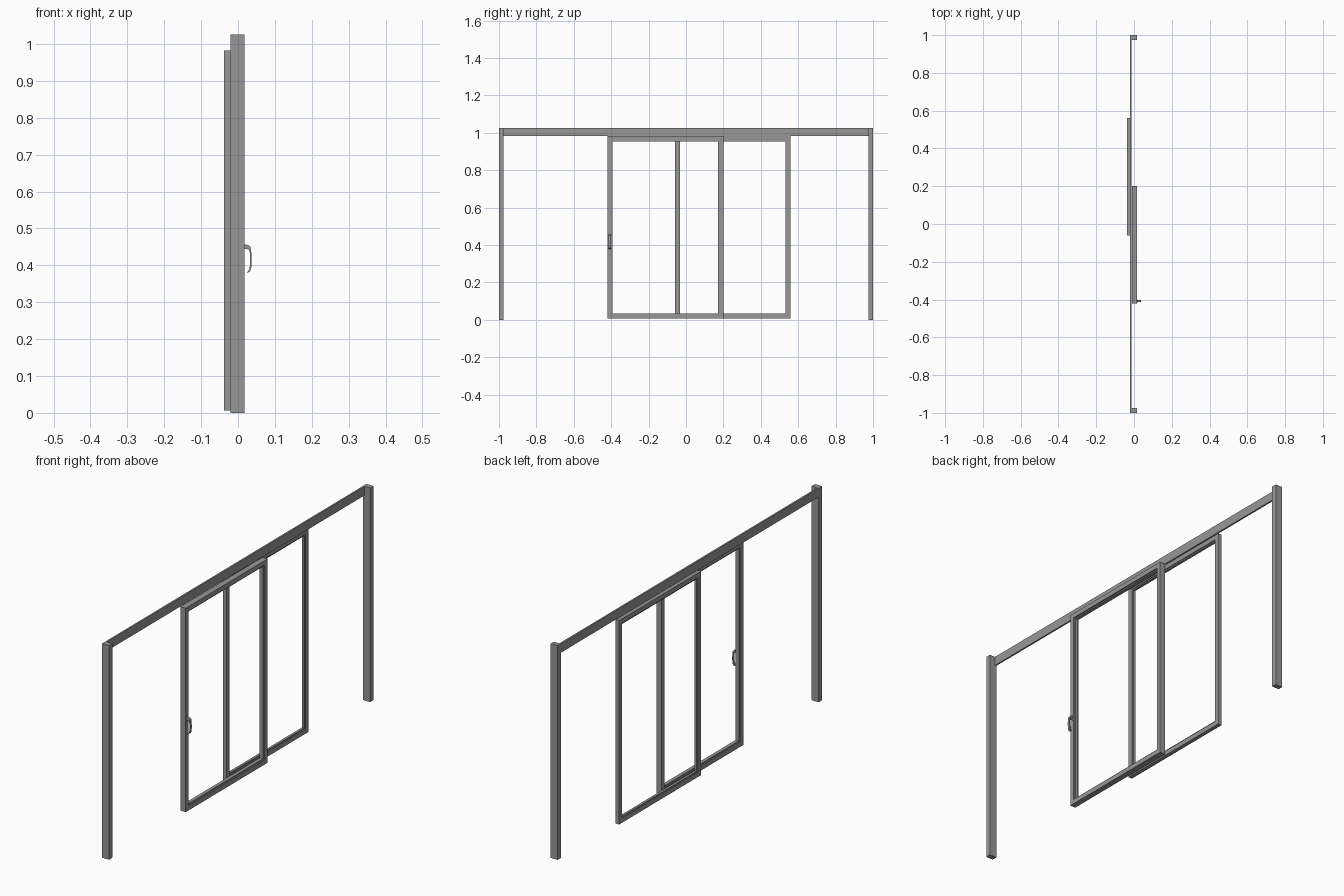
import bpy, bmesh

if "Cube" in bpy.data.objects:
    bpy.data.objects.remove(bpy.data.objects["Cube"])

# dark grey painted metal
grey = bpy.data.materials.new("dark_grey_metal")
grey.diffuse_color = (.31, .31, .31, 1)
grey.use_nodes = True
grey.node_tree.nodes["Principled BSDF"].inputs["Base Color"].default_value = grey.diffuse_color


def finish(name, bm):
    bmesh.ops.recalc_face_normals(bm, faces=bm.faces)
    me = bpy.data.meshes.new(name)
    bm.to_mesh(me)
    bm.free()
    me.materials.append(grey)
    ob = bpy.data.objects.new(name, me)
    bpy.context.collection.objects.link(ob)
    return ob


def prism(name, pts, to3d, a, b):
    """Extrude a closed 2D outline between a and b; to3d maps (u, v, w) to xyz."""
    bm = bmesh.new()
    lo = [bm.verts.new(to3d(u, v, a)) for u, v in pts]
    hi = [bm.verts.new(to3d(u, v, b)) for u, v in pts]
    n = len(pts)
    bm.faces.new(lo)
    bm.faces.new(hi[::-1])
    for i in range(n):
        j = (i + 1) % n
        bm.faces.new((lo[i], hi[i], hi[j], lo[j]))
    return finish(name, bm)


def box(name, x, y, z):
    pts = [(x[0], y[0]), (x[1], y[0]), (x[1], y[1]), (x[0], y[1])]
    return prism(name, pts, lambda u, v, w: (u, v, w), *z)


def door(name, x0, x1, y0, y1, z0, z1, w):
    """Mitred rectangular frame swept from a stepped cross-section."""
    d = x1 - x0
    # (inset from outer edge, x): main bar with a narrow glazing bead inside
    sec = [(0, x0), (w * .8, x0), (w * .8, x0 + d * .2), (w, x0 + d * .2),
           (w, x1 - d * .2), (w * .8, x1 - d * .2), (w * .8, x1), (0, x1)]
    bm = bmesh.new()
    rings = []
    for sy, sz in ((0, 0), (1, 0), (1, 1), (0, 1)):
        rings.append([bm.verts.new((x, y1 - i if sy else y0 + i,
                                    z1 - i if sz else z0 + i)) for i, x in sec])
    n = len(sec)
    for k in range(4):
        a, b = rings[k], rings[(k + 1) % 4]
        for i in range(n):
            j = (i + 1) % n
            bm.faces.new((a[i], b[i], b[j], a[j]))
    return finish(name, bm)


# side posts and top rail
for s, n in ((-1, "left_post"), (1, "right_post")):
    box(n, (-.012, .017), sorted((s, s * .975)), (0, 1.025))
    box(n + "_back_strip", (-.02, -.012), sorted((s, s * .975)), (0, .982))
box("top_rail", (-.02, -.012), (-1, 1), (.982, 1.025))

# two sliding door frames
door("front_door_frame", -.011, .017, -.42, .20, .006, .982, .028)
door("rear_door_frame", -.038, -.019, -.06, .56, .006, .982, .028)

# pull handle: back plate and curved grip
box("handle_plate", (.016, .018), (-.417, -.399), (.436, .466))
grip = [(.016, .457), (.028, .455), (.034, .450), (.036, .435), (.037, .415),
        (.036, .395), (.033, .384), (.026, .379), (.026, .383), (.030, .388),
        (.032, .397), (.033, .415), (.032, .434), (.030, .443), (.016, .445)]
prism("handle_grip", grip, lambda u, v, w: (u, w, v), -.414, -.402)
